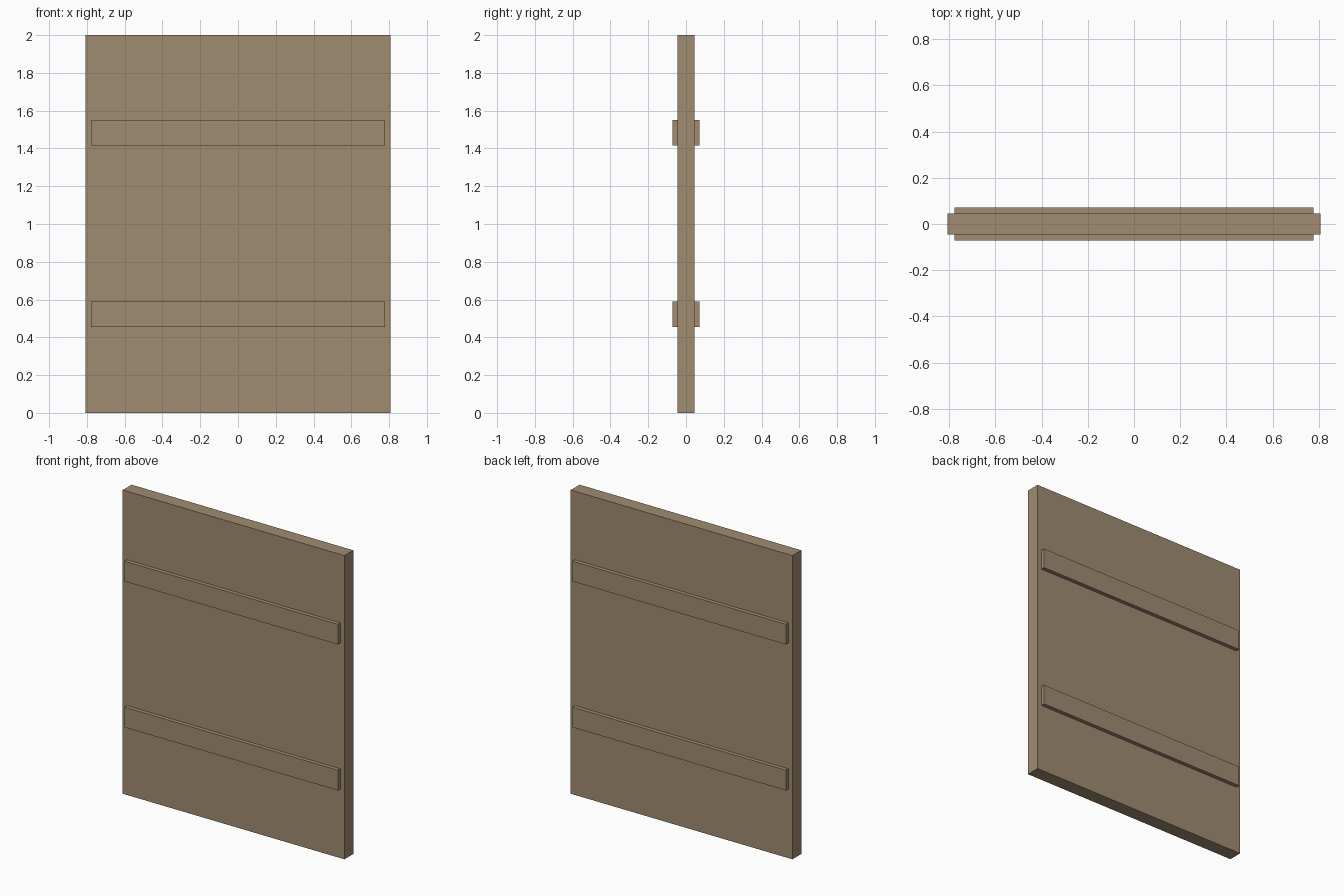
import bpy

cube = bpy.data.objects.get("Cube")
if cube:
    bpy.data.objects.remove(cube, do_unlink=True)

# One wood colour for everything
wood = bpy.data.materials.new("tan_wood")
wood.use_nodes = True
colour = (0.352, 0.263, 0.165, 1)
wood.diffuse_color = colour
wood.node_tree.nodes["Principled BSDF"].inputs["Base Color"].default_value = colour


def box(name, size, centre):
    bpy.ops.mesh.primitive_cube_add(size=1, location=centre)
    obj = bpy.context.object
    obj.name = name
    obj.scale = size
    bpy.ops.object.transform_apply(location=False, rotation=False, scale=True)
    obj.data.materials.append(wood)
    return obj


PANEL_DEPTH = 0.092
BATTEN_DEPTH = 0.026

# Door panel
box("panel", (1.615, PANEL_DEPTH, 2), (0, 0, 1))

# Horizontal battens on both faces
offset = (PANEL_DEPTH + BATTEN_DEPTH) / 2
for level, z in (("lower", 0.522), ("upper", 1.483)):
    for side, sign in (("front", -1), ("back", 1)):
        box(f"{level}_{side}_batten", (1.555, BATTEN_DEPTH, 0.133), (0, sign * offset, z))
